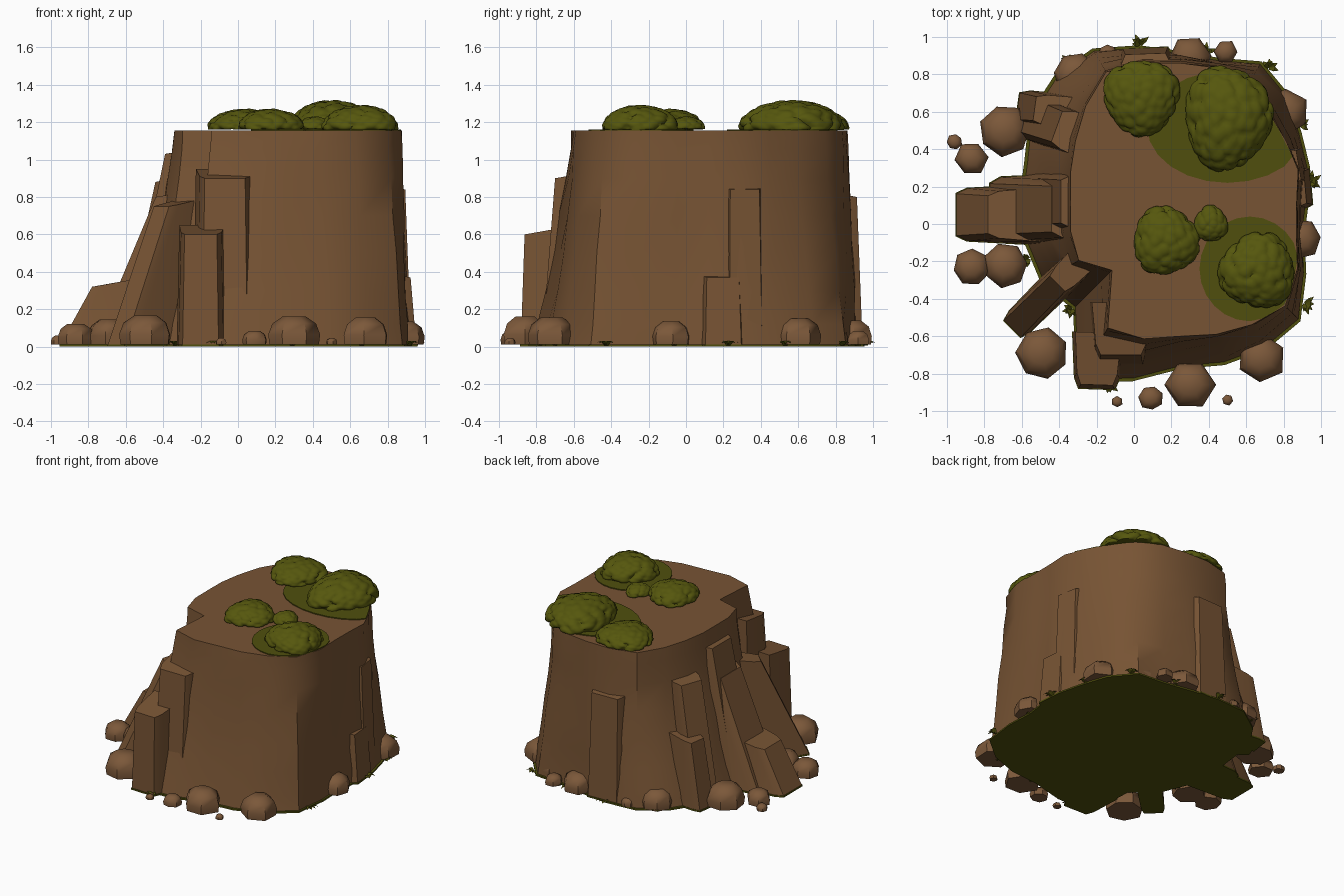
import bpy, bmesh, math, random
from mathutils import Vector

if "Cube" in bpy.data.objects:
    bpy.data.objects.remove(bpy.data.objects["Cube"])

random.seed(4)
H = 1.155                       # plateau height
Z0 = 0.012                      # rock starts on the grass plate
CX, CY = 0.25, 0.12             # middle of the plateau top


def material(name, rgb):
    m = bpy.data.materials.new(name)
    m.diffuse_color = (*rgb, 1)
    m.use_nodes = True
    m.node_tree.nodes["Principled BSDF"].inputs["Base Color"].default_value = m.diffuse_color
    return m


ROCK = material("brown rock", (0.185, 0.088, 0.034))
STONE = material("light brown stone", (0.20, 0.098, 0.042))
MOSS = material("dark moss", (0.080, 0.078, 0.004))
LEAF = material("bush green", (0.092, 0.095, 0.004))


def finish(bm, name, mat, angle=35):
    bmesh.ops.recalc_face_normals(bm, faces=bm.faces)
    me = bpy.data.meshes.new(name)
    bm.to_mesh(me)
    bm.free()
    me.materials.append(mat)
    ob = bpy.data.objects.new(name, me)
    bpy.context.collection.objects.link(ob)
    bpy.ops.object.select_all(action='DESELECT')
    ob.select_set(True)
    bpy.context.view_layer.objects.active = ob
    bpy.ops.object.shade_smooth_by_angle(angle=math.radians(angle))


def loft(name, rings, mat, angle=35):
    bm = bmesh.new()
    vs = [[bm.verts.new(p) for p in ring] for ring in rings]
    n = len(vs[0])
    for a, b in zip(vs, vs[1:]):
        for i in range(n):
            j = (i + 1) % n
            bm.faces.new((a[i], a[j], b[j], b[i]))
    bm.faces.new(vs[0])
    bm.faces.new(vs[-1])
    finish(bm, name, mat, angle)


def polar(a, r, z):
    return (CX + r * math.cos(a), CY + r * math.sin(a), z)


def at_angle(radii, a):
    t = (a % math.tau) / math.tau * len(radii)
    i = int(t) % len(radii)
    return radii[i] + (radii[(i + 1) % len(radii)] - radii[i]) * (t - int(t))


# Plateau: top and base radius every 15 degrees, flaring towards the foot
top = [.62, .65, .65, .67, .72, .74, .74, .77, .80, .72, .65, .61,
       .59, .61, .63, .52, .78, .76, .72, .735, .76, .79, .72, .64]
base = [.67, .70, .73, .80, .85, .78, .79, .85, .93, .94, .92, .85,
        .85, .85, .85, .80, 1.10, .98, .88, .89, .90, .89, .76, .67]
N = len(top)
rings = []
for z in (Z0, .12, .3, .5, .7, .9, 1.06, H):
    f = (1 - z / H) ** 1.35
    j = .008 if Z0 < z < H else 0
    rings.append([polar(i * math.tau / N, t + (b - t) * f + random.uniform(-j, j), z)
                  for i, (t, b) in enumerate(zip(top, base))])
loft("plateau", rings, ROCK, 40)
loft("grass_underside", [[polar(i * math.tau / N, b + .015, z) for i, b in enumerate(base)]
                         for z in (0, Z0)], MOSS)

# Stepped buttresses: foot x, y, heading in degrees, half width, height, inward lean
buttresses = {
    "front_low_ledge": (-.20, -.88, 268, .12, .60, .02),
    "front_high_ledge": (-.07, -.77, 270, .15, .90, .07),
    "left_foot": (-.95, .05, 180, .14, .32, .17),
    "left_slope": (-.77, .08, 180, .17, .80, .33),
    "left_shoulder": (-.60, .12, 180, .16, 1.03, .21),
    "back_left_column": (-.60, .59, 160, .12, .88, .20),
    "back_left_low": (-.62, .63, 172, .09, .50, .09),
    "front_left_slope": (-.65, -.56, 225, .08, .75, .34),
    "right_ledge": (.945, .20, 5, .12, .37, .03),
    "right_high_ledge": (.91, .32, 10, .11, .84, .03),
    "back_ledge": (.06, .94, 92, .15, .80, .03),
}
for name, (x, y, head, w, h, lean) in buttresses.items():
    a = math.radians(head)
    d, s = Vector((math.cos(a), math.sin(a), 0)), Vector((-math.sin(a), math.cos(a), 0))
    foot, depth = Vector((x, y, 0)), lean + .28

    def section(back, z_out, z_in, k):
        # outer edge, bevelled shoulder and buried inner edge
        side = ((back, .8 * k, z_out), (back + .06, k, z_out + (z_in - z_out) * .2), (depth, 1.15 * k, z_in))
        pts = [foot - d * q + s * w * v + Vector((0, 0, z)) for q, v, z in side]
        return pts + [foot - d * q - s * w * v + Vector((0, 0, z)) for q, v, z in reversed(side)]
    loft(name, [section(0, Z0, Z0, 1), section(lean, h, h + .05, .9)], ROCK, 30)
    loft(name + "_grass", [section(-.005, 0, 0, 1.03), section(-.005, Z0, Z0, 1.03)], MOSS)

# Boulders and pebbles round the foot: x, y, radius
stones = [
    (-.69, .50, .14), (-.87, .35, .09), (-.96, .44, .042), (-.31, .80, .12), (-.14, .91, .05),
    (.30, .89, .115), (.49, .92, .065), (.81, .60, .125), (.89, -.08, .11), (.61, .77, .10),
    (.68, -.72, .13), (.30, -.86, .135), (.09, -.93, .065), (-.09, -.95, .03), (.50, -.94, .03),
    (-.49, -.69, .14), (-.87, -.23, .10), (-.69, -.22, .12)]
for i, (x, y, r) in enumerate(stones):
    n, turn = random.choice((6, 7)), random.random() * 6
    wob = [random.uniform(.95, 1.05) for k in range(n)]
    loft("stone_%02d" % i, [
        [(x + r * rad * q * math.cos(turn + k * math.tau / n),
          y + r * rad * q * math.sin(turn + k * math.tau / n), Z0 + 1.1 * r * z)
         for k, q in enumerate(wob)]
        for rad, z in ((.95, 0), (1, .35), (.84, .75), (.45, 1))], STONE, 42)

# Moss patches: ovals trimmed to the plateau rim
for i, (x, y, rx, ry) in enumerate([(.50, .52, .43, .30), (.62, -.24, .27, .28)]):
    edge = []
    for k in range(24):
        t = k * math.tau / 24
        px, py = x + rx * math.cos(t) - CX, y + ry * math.sin(t) - CY
        a = math.atan2(py, px)
        edge.append((a, min(math.hypot(px, py), at_angle(top, a) - .008)))
    loft("moss_patch_%d" % i, [[polar(a, r, z) for a, r in edge] for z in (H - .002, H + .007)], MOSS)

# Lumpy low bushes: x, y, radius x, radius y, height
bushes = [(.04, .68, .20, .20, .10), (.50, .57, .23, .275, .145), (.17, -.09, .175, .18, .10),
          (.41, 0, .09, .095, .06), (.66, -.25, .20, .20, .12)]
for i, (x, y, rx, ry, h) in enumerate(bushes):
    count = int(370 * rx)
    lumps = []
    for k in range(count):       # evenly spread lump centres over the dome
        z = 1 - 1.1 * (k + .5) / count
        a = k * 2.4 + random.uniform(-.2, .2)
        q = math.sqrt(max(0, 1 - z * z))
        lumps.append(Vector((q * math.cos(a), q * math.sin(a), z)))
    size = 2.1 / math.sqrt(count)
    bm = bmesh.new()
    bmesh.ops.create_icosphere(bm, subdivisions=5, radius=1)
    for v in bm.verts:
        near = min((v.co - c).length for c in lumps)
        bump = math.sqrt(max(0, 1 - (near / size) ** 2))
        k = .90 + .13 * bump + .06 * math.sin(3 * math.atan2(v.co.y, v.co.x) + i)
        v.co = (x + rx * v.co.x * k, y + ry * v.co.y * k,
                H + .014 + h * max(v.co.z, -.08) * (.82 + .22 * bump))
    finish(bm, "bush_%d" % i, LEAF, 60)

# Grass tufts round the foot
for i in range(15):
    a0 = i * math.tau / 15 + .15
    o = Vector(polar(a0, at_angle(base, a0) + .02, .006))
    bm = bmesh.new()
    for k in range(5):
        a = a0 + (k - 2) * .6 + random.uniform(-.2, .2)
        length, w = random.uniform(.035, .065), .012
        d, s = Vector((math.cos(a), math.sin(a), 0)), Vector((-math.sin(a), math.cos(a), 0))
        mid, up = o + d * length * .55 + Vector((0, 0, .024)), Vector((0, 0, .012))
        v = [bm.verts.new(p) for p in (o - s * w, o + s * w, mid + s * w, mid - s * w, o + d * length + up)]
        bm.faces.new(v[:4])
        bm.faces.new((v[3], v[2], v[4]))
    finish(bm, "grass_tuft_%02d" % i, MOSS)
